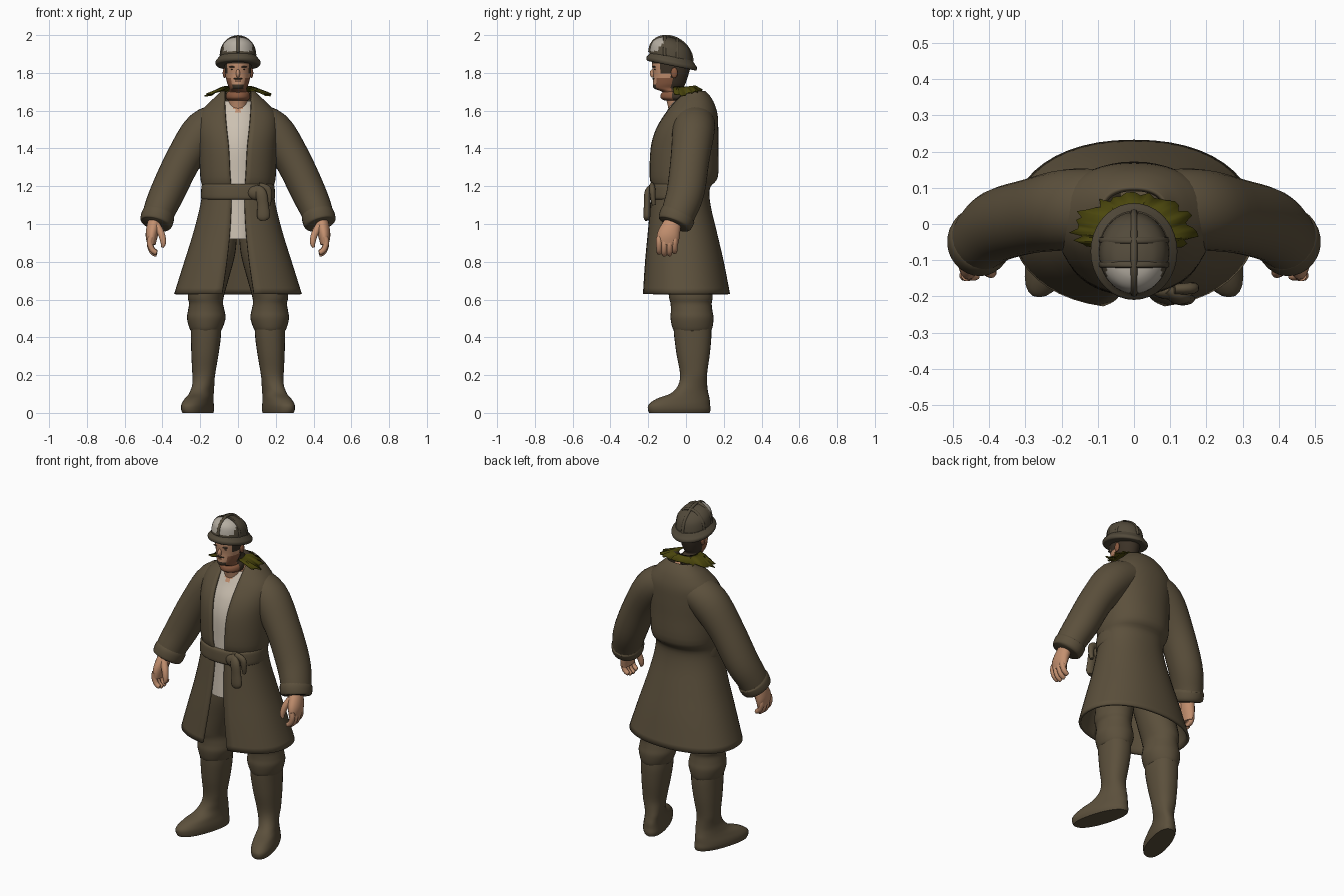
import bpy, math, random
from mathutils import Vector

random.seed(4)
COLOURS = {
    "drab_brown_cloth": (0.106, 0.080, 0.045), "skin": (0.55, 0.28, 0.16),
    "ruddy_skin": (0.25, 0.10, 0.05), "dark_hair": (0.045, 0.032, 0.02),
    "cream_shirt": (0.60, 0.53, 0.44), "olive_scarf": (0.072, 0.064, 0.004),
    "pale_helmet": (0.46, 0.42, 0.36), "dark_helmet": (0.085, 0.068, 0.043)}
MATS = []
for key, c in COLOURS.items():
    m = bpy.data.materials.new(key)
    m.diffuse_color = (*c, 1)
    MATS.append(m)
CLOTH, SKIN, RUDDY, HAIR, SHIRT, SCARF, PALE, DARK = range(8)


def finish(ob, mat, rule=None, mirror=False, thick=0):
    for m in MATS:
        ob.data.materials.append(m)
    for p in ob.data.polygons:
        p.material_index = rule(p.center) if rule else mat
    if mirror:
        md = ob.modifiers.new("mirror", 'MIRROR')
        md.use_mirror_merge = False
    if thick:
        md = ob.modifiers.new("thickness", 'SOLIDIFY')
        md.thickness, md.offset = thick, -1
    return ob


def make(name, verts, faces, mat, **kw):
    me = bpy.data.meshes.new(name)
    me.from_pydata([tuple(v) for v in verts], [], faces)
    ob = bpy.data.objects.new(name, me)
    bpy.context.collection.objects.link(ob)
    return finish(ob, mat, **kw)


def spline(rows, n):
    """Smooth Catmull-Rom interpolation of the section table."""
    out = []
    for i in range(len(rows) - 1):
        a, b, c, d = rows[max(i - 1, 0)], rows[i], rows[i + 1], rows[min(i + 2, len(rows) - 1)]
        for k in range(n):
            t = k / n
            out.append([0.5 * (2 * q + (r - p) * t + (2 * p - 5 * q + 4 * r - s) * t * t
                               + (3 * q - p - 3 * r + s) * t ** 3) for p, q, r, s in zip(a, b, c, d)])
    return out + [list(rows[-1])]


def loft(name, rows, mat, flat=True, sides=28, steps=4, power=1.0, warp=None,
         opened=False, ref=(0, 1, 0), **kw):
    """Skin over sections (x, y, z, rx, ry[, half gap]); flat keeps sections level."""
    rows = spline(rows, steps)
    verts, faces = [], []
    n = sides + 1 if opened else sides
    for i, r in enumerate(rows):
        c = Vector(r[:3])
        u, v = Vector((1, 0, 0)), Vector((0, 1, 0))
        if not flat:
            t = (Vector(rows[min(i + 1, len(rows) - 1)][:3]) - Vector(rows[max(i - 1, 0)][:3])).normalized()
            v = Vector(ref)
            v = (v - v.dot(t) * t).normalized()
            u = t.cross(v)
        t0 = math.asin(min(r[5] / r[3], 1) ** (1 / power)) if opened else 0
        for k in range(n):
            a = t0 + (2 * math.pi - 2 * t0) * k / sides
            s, q = math.sin(a), -math.cos(a)
            s, q = [math.copysign(abs(w) ** power, w) for w in (s, q)]
            p = c + u * r[3] * s + v * r[4] * q
            verts.append(warp(p) if warp else p)
    for i in range(len(rows) - 1):
        for k in range(sides):
            a, b = i * n + k, i * n + (k + 1) % n
            faces.append((a, b, b + n, a + n))
    if not opened:
        faces += [tuple(range(n))[::-1], tuple(range(len(verts) - n, len(verts)))]
    return make(name, verts, faces, mat, **kw)


def ball(name, loc, size, mat, mirror=False):
    bpy.ops.mesh.primitive_uv_sphere_add(segments=16, ring_count=10)
    ob = bpy.context.object
    ob.name = name
    for v in ob.data.vertices:
        v.co = Vector(loc) + Vector([a * b for a, b in zip(v.co, size)])
    return finish(ob, mat, mirror=mirror)


# boots: level slices, toes turned outwards
def toe_out(p):
    w = max(0, min(1, (0.2 - p.z) / 0.08))
    return p + Vector((-0.29 * w * (p.y - 0.04), 0, 0))


loft("boot", [(.19, -.035, 0, .064, .160), (.192, -.036, .02, .069, .166), (.192, -.035, .045, .068, .162),
              (.19, -.015, .075, .061, .140), (.187, .02, .105, .056, .098), (.183, .036, .15, .056, .076),
              (.181, .04, .21, .061, .072), (.175, .038, .31, .072, .088), (.17, .036, .40, .079, .098),
              (.17, .034, .45, .080, .100)], CLOTH, power=.88, warp=toe_out, mirror=True)
# trousers bloused over the boot tops
loft("trouser_leg", [(.17, .034, .425, .070, .085), (.17, .034, .445, .086, .104), (.168, .032, .50, .102, .114),
                     (.168, .03, .54, .097, .11), (.169, .027, .58, .090, .109), (.17, .025, .62, .096, .116),
                     (.15, .015, .72, .104, .115), (.125, 0, .84, .110, .11), (.11, -.01, .95, .105, .10)],
     CLOTH, mirror=True)
# long coat, open down the front
loft("coat", [(0, 0, .63, .338, .233, .085), (0, -.01, .80, .285, .210, .06), (0, -.02, .95, .238, .185, .044),
              (0, -.03, 1.10, .20, .160, .036), (0, -.027, 1.19, .190, .154, .036),
              (0, -.013, 1.25, .20, .182, .042), (0, -.01, 1.40, .208, .181, .05),
              (0, .003, 1.50, .215, .168, .06), (0, .024, 1.58, .205, .143, .067),
              (0, .037, 1.64, .155, .112, .07), (0, .042, 1.68, .112, .083, .07),
              (0, .045, 1.705, .088, .055, .07)],
     CLOTH, opened=True, sides=44, thick=.014, power=.91)
# sleeves with rolled cuffs, merging into the shoulders
loft("sleeve", [(.07, .045, 1.555, .09, .105), (.18, .04, 1.495, .108, .112), (.284, .022, 1.35, .096, .103),
                (.372, -.002, 1.17, .092, .1), (.418, -.037, 1.065, .084, .092),
                (.434, -.058, 1.005, .079, .086)], CLOTH, flat=False, mirror=True)
loft("cuff", [(.421, -.039, 1.055, .083, .09), (.425, -.046, 1.04, .088, .096), (.434, -.058, 1.005, .085, .091),
              (.437, -.062, .995, .070, .076)], CLOTH, flat=False, mirror=True)
# belt with knot, loop and hanging end
loft("belt", [(0, -.04, 1.13, .188, .150), (0, -.04, 1.142, .196, .158), (0, -.04, 1.20, .193, .156),
              (0, -.04, 1.212, .185, .148)], CLOTH, sides=44, power=.93)
ball("belt_knot", (.10, -.185, 1.165), (.05, .024, .038), CLOTH)
loft("belt_end", [(.09, -.18, 1.19, .02, .015), (.12, -.202, 1.165, .03, .018), (.132, -.205, 1.10, .03, .018),
                  (.135, -.207, 1.04, .034, .018), (.137, -.205, 1.02, .02, .012)], CLOTH, flat=False, sides=16)
loft("belt_loop", [(.11, -.18, 1.20, .02, .014), (.155, -.178, 1.185, .02, .016), (.163, -.175, 1.14, .017, .014),
                   (.162, -.17, 1.10, .01, .01)], CLOTH, flat=False, sides=14)
# shirt under the coat, bare at the collar
loft("shirt", [(0, -.08, .92, .11, .108), (0, -.08, 1.10, .12, .098), (0, -.07, 1.25, .13, .108),
               (0, -.06, 1.40, .13, .116), (0, -.04, 1.50, .13, .112), (0, -.02, 1.58, .12, .09),
               (0, -.01, 1.65, .08, .065)], SHIRT, steps=8, sides=48,
     rule=lambda c: SKIN if c.y < 0 and abs(c.x) < (c.z - 1.57) * .5 else SHIRT)


# head and neck: hair at the back and temples, beard on the jaw
def head_rule(c):
    if c.z < 1.70:
        return SKIN if c.y < -.05 else RUDDY if c.y < 0 else HAIR
    if c.y > -.075 or c.z > 1.848 or (c.z > 1.80 and abs(c.x) > .058):
        return HAIR
    if c.z < 1.74:
        return HAIR if c.z > 1.714 and abs(c.x) < .03 else RUDDY
    return RUDDY if c.z < 1.772 and abs(c.x) > .033 else SKIN


loft("head", [(0, -.03, 1.57, .05, .055), (0, -.045, 1.66, .052, .06), (0, -.06, 1.70, .05, .068),
              (0, -.092, 1.718, .046, .078), (0, -.088, 1.745, .057, .086), (0, -.08, 1.79, .067, .093),
              (0, -.078, 1.84, .071, .102), (0, -.078, 1.90, .072, .102)], SKIN,
     steps=6, sides=40, rule=head_rule)
ball("nose", (0, -.176, 1.797), (.011, .016, .022), SKIN)
ball("ear", (.071, -.062, 1.80), (.010, .018, .028), RUDDY, True)
ball("brow", (.028, -.168, 1.832), (.019, .010, .004), HAIR, True)
ball("eye", (.027, -.163, 1.818), (.010, .006, .004), HAIR, True)
ball("moustache", (0, -.168, 1.769), (.024, .010, .005), HAIR)
ball("mouth", (0, -.170, 1.757), (.014, .006, .004), RUDDY)
# neckerchief roll
loft("neck_roll", [(0, -.052, 1.655, .052, .065), (0, -.056, 1.668, .064, .078), (0, -.056, 1.69, .062, .076),
                   (0, -.054, 1.705, .048, .062)], RUDDY,
     rule=lambda c: RUDDY if c.y < -.07 else HAIR)


# helmet: tilted dome with pale front panels, ridges and brim
def tilt(p):
    return p + Vector((0, 0, -.2 * (p.y + .078)))


def dome_rule(c):
    return PALE if c.y < -.112 and c.z > 1.915 and abs(c.x) < .075 else DARK


loft("helmet_dome", [(0, -.08, 1.86, .096, .113), (0, -.08, 1.90, .096, .111), (0, -.08, 1.94, .087, .1),
                     (0, -.08, 1.968, .064, .073), (0, -.08, 1.982, .034, .038), (0, -.08, 1.988, .003, .003)],
     DARK, warp=tilt, rule=dome_rule, sides=48, steps=6)
loft("helmet_brim", [(0, -.076, 1.838, .092, .105), (0, -.076, 1.840, .114, .130), (0, -.076, 1.857, .120, .133),
                     (0, -.076, 1.872, .110, .122), (0, -.076, 1.887, .097, .112)],
     DARK, warp=tilt, sides=36)
arc = [math.radians(a) for a in range(0, 181, 20)]
loft("helmet_ridge", [(0, -.08 + .113 * math.cos(a), 1.885 + .106 * math.sin(a), .008, .009) for a in arc],
     DARK, flat=False, sides=10, warp=tilt, ref=(1, 0, 0))
for y, w in ((-.112, .955), (-.045, .95)):
    loft("helmet_cross_ridge", [(.096 * w * math.cos(a), y, 1.885 + .106 * w * math.sin(a), .006, .009)
                                for a in arc], DARK, flat=False, sides=10, warp=tilt)

# ragged scarf draped over the shoulders
verts, faces, N = [], [], 36
for k in range(N + 1):
    a = math.radians(-28 + 236 * k / N)
    c, s = math.cos(a), math.sin(a)
    j = random.uniform(.84, 1.1)
    verts += [(.055 * c, -.035 + .065 * s, 1.722), (.092 * c, -.03 + .078 * s, 1.716 + .012 * s),
              (.165 * j * c, -.02 + .098 * j * s, 1.678 + .026 * abs(s) + random.uniform(-.006, .006))]
    if k:
        faces += [(3 * k - 3 + i, 3 * k + i, 3 * k + i + 1, 3 * k - 2 + i) for i in (0, 1)]
make("ragged_scarf", verts, faces, SCARF, thick=.006,
     rule=lambda c: HAIR if c.y > .02 and abs(c.x) < .06 and math.hypot(c.x, c.y) < .055 else SCARF)

# hands
loft("palm", [(.438, -.06, 1.03, .034, .04), (.449, -.08, .98, .036, .053), (.457, -.094, .935, .032, .06),
              (.458, -.098, .89, .022, .055)], SKIN, flat=False, sides=18, mirror=True)
for y, e in ((-.142, .01), (-.115, 0), (-.087, .002), (-.060, .014)):
    loft("finger", [(.462, y, .93, .016, .016), (.467, y, .89 + e, .016, .016), (.455, y, .855 + e, .015, .015),
                    (.435, y, .838 + e, .013, .013), (.430, y, .835 + e, .006, .006)],
         SKIN, flat=False, sides=10, mirror=True)
loft("thumb", [(.430, -.10, .99, .022, .024), (.405, -.125, .945, .019, .019), (.395, -.135, .90, .015, .015),
               (.401, -.138, .876, .006, .006)], SKIN, flat=False, sides=10, mirror=True)

for ob in bpy.context.collection.objects:
    ob.select_set(True)
    bpy.context.view_layer.objects.active = ob
bpy.ops.object.shade_smooth_by_angle(angle=math.radians(40))
